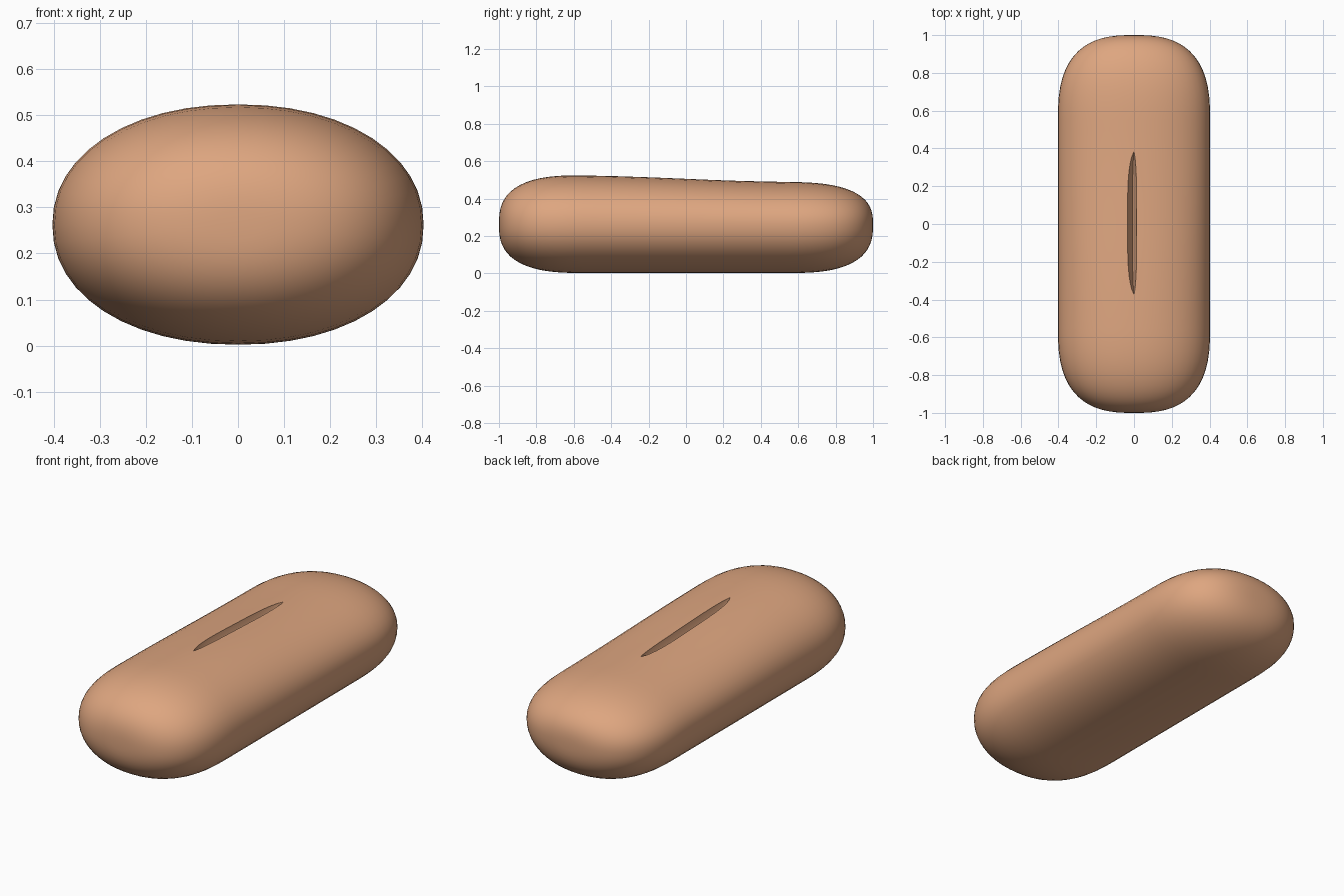
import bpy, bmesh, math

if "Cube" in bpy.data.objects:
    bpy.data.objects.remove(bpy.data.objects["Cube"])

crust = bpy.data.materials.new("warm tan crust")
crust.diffuse_color = (0.73, 0.38, 0.215, 1)
crust.use_nodes = True
crust.node_tree.nodes["Principled BSDF"].inputs["Base Color"].default_value = crust.diffuse_color


def signed_pow(v, p):
    return math.copysign(abs(v) ** p, v)


def top_z(y):
    # Crown height, a little taller toward the front
    return 0.506 - 0.0215 * math.tanh(2 * y)


def end_scale(y, length=0.45, p=2.7):
    # Superelliptic rounding of both ends
    u = max(0, 1 - (1 - abs(y)) / length)
    return (1 - u ** p) ** (1 / p)


def loft(name, rings, caps):
    # Skin a list of closed rings, closing the ends on two cap points
    bm = bmesh.new()
    loops = [[bm.verts.new(co) for co in ring] for ring in rings]
    n = len(loops[0])
    for a, b in zip(loops, loops[1:]):
        for i in range(n):
            j = (i + 1) % n
            bm.faces.new((a[i], a[j], b[j], b[i]))
    for loop, cap in ((loops[0], caps[0]), (loops[-1], caps[1])):
        tip = bm.verts.new(cap)
        for i in range(n):
            bm.faces.new((tip, loop[i], loop[(i + 1) % n]))
    bmesh.ops.recalc_face_normals(bm, faces=bm.faces)
    mesh = bpy.data.meshes.new(name)
    bm.to_mesh(mesh)
    bm.free()
    mesh.materials.append(crust)
    obj = bpy.data.objects.new(name, mesh)
    bpy.context.collection.objects.link(obj)
    return obj


# Loaf body: oval rings along y, packed closely at the rounded ends
MID = 0.262
ends = [1 - 0.45 * (k / 16) ** 2.4 for k in range(1, 17)]
stations = [-y for y in ends] + [-0.55 + 1.1 * k / 20 for k in range(1, 20)] + ends[::-1]
body_rings = []
for y in stations:
    s = end_scale(y)
    ring = []
    for k in range(48):
        a = 2 * math.pi * k / 48
        c, h = signed_pow(math.cos(a), 0.94), signed_pow(math.sin(a), 0.94)
        half = top_z(y) - MID if h > 0 else MID - 0.002
        ring.append((0.403 * s * c, y, MID + half * s * h))
    body_rings.append(ring)
loaf = loft("loaf", body_rings, [(0, -1, MID), (0, 1, MID)])

# Slit cutter: a slim, slightly lopsided wedge pointed at both ends
slit_rings = []
for k in range(1, 24):
    t = -1 + 2 * k / 24
    y = 0.005 + 0.38 * t
    w = (1 - abs(t) ** 4) ** 0.8
    left, right = -0.034 * w, 0.014 * w
    z = top_z(y)
    slit_rings.append([(left, y, z + 0.05), (left, y, z - 0.004),
                       (-0.008 * w, y, z - 0.006 - 0.045 * w),
                       (right, y, z - 0.004), (right, y, z + 0.05)])
cutter = loft("slit_cutter", slit_rings,
              [(0, -0.375, top_z(-0.375)), (0, 0.385, top_z(0.385))])
cutter.hide_render = True
cutter.hide_set(True)

cut = loaf.modifiers.new("slit", 'BOOLEAN')
cut.operation = 'DIFFERENCE'
cut.object = cutter
cut.solver = 'EXACT'

# Apply the cut, then shade smoothly with a crisp slit edge
bpy.context.view_layer.objects.active = loaf
loaf.select_set(True)
bpy.ops.object.modifier_apply(modifier=cut.name)
bpy.data.objects.remove(cutter)
bpy.ops.object.shade_smooth_by_angle(angle=math.radians(35))
